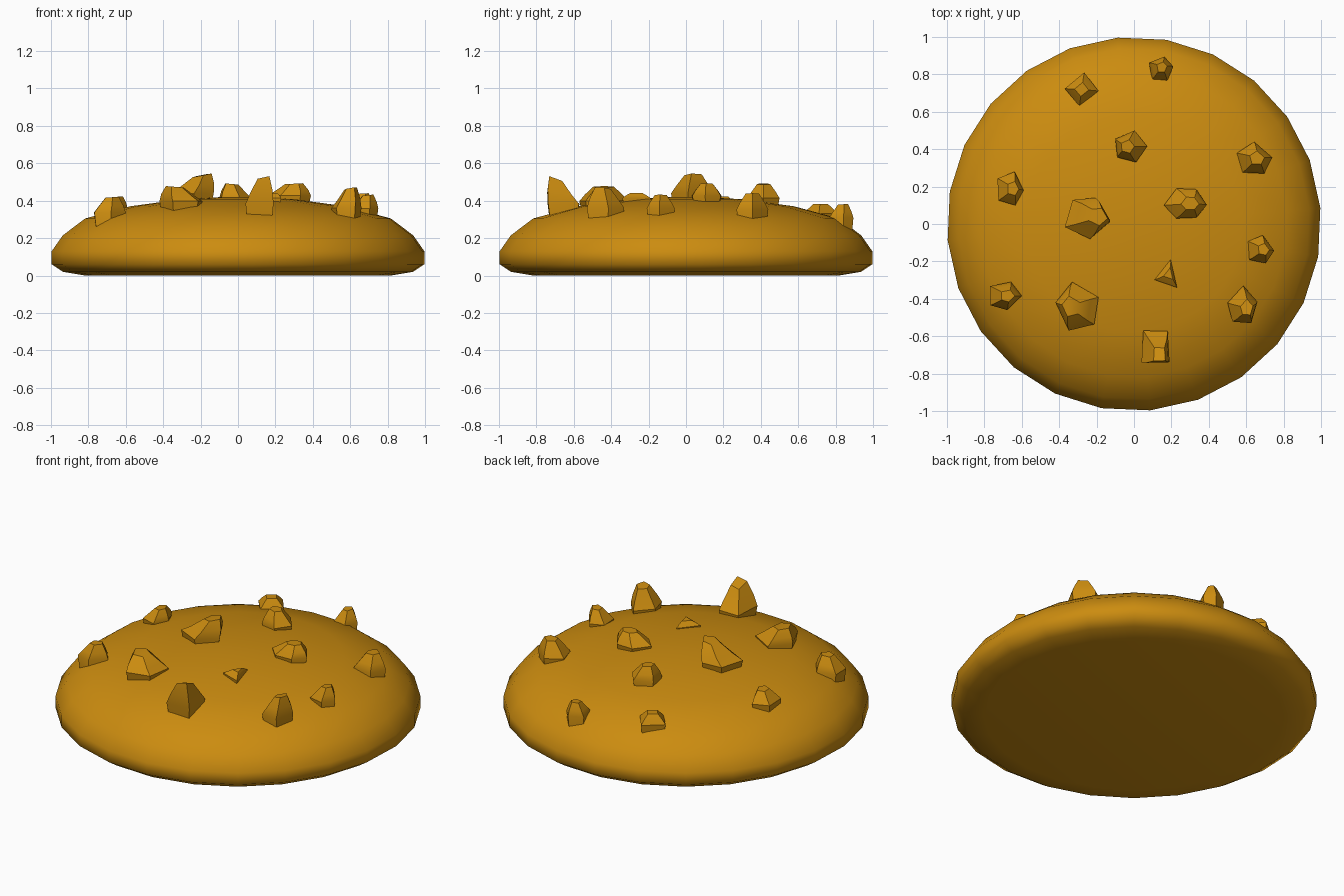
import bpy, bmesh, random
from math import sin, cos, radians, hypot, tau
from mathutils import Vector

if "Cube" in bpy.data.objects:
    bpy.data.objects.remove(bpy.data.objects["Cube"])
random.seed(4)

dough = bpy.data.materials.new("golden_dough")
dough.use_nodes = True
COLOUR = (0.6, 0.262, 0.005, 1)
dough.diffuse_color = COLOUR
dough.node_tree.nodes["Principled BSDF"].inputs["Base Color"].default_value = COLOUR


def loft(name, rings, smooth_angle):
    """Skin a stack of closed rings, lowest first, and cap both ends."""
    bm = bmesh.new()
    loops = [[bm.verts.new(p) for p in ring] for ring in rings]
    count = len(rings[0])
    for low, high in zip(loops, loops[1:]):
        for i in range(count):
            j = (i + 1) % count
            bm.faces.new((low[i], low[j], high[j], high[i]))
    bm.faces.new(loops[0][::-1])
    bm.faces.new(loops[-1])
    bmesh.ops.recalc_face_normals(bm, faces=bm.faces)
    mesh = bpy.data.meshes.new(name)
    bm.to_mesh(mesh)
    bm.free()
    obj = bpy.data.objects.new(name, mesh)
    bpy.context.collection.objects.link(obj)
    mesh.materials.append(dough)
    bpy.ops.object.select_all(action="DESELECT")
    obj.select_set(True)
    bpy.context.view_layer.objects.active = obj
    bpy.ops.object.shade_smooth_by_angle(angle=radians(smooth_angle))
    return obj


# Domed cookie body: radius and height from the flat base to the crown
profile = [(0.82, 0), (0.94, 0.02), (1, 0.06), (1, 0.13), (0.94, 0.215),
           (0.82, 0.305), (0.58, 0.37), (0.3, 0.408), (0.08, 0.42)]
SIDES = 24
angles = [radians(5) + tau * i / SIDES for i in range(SIDES)]
loft("cookie_body",
     [[(r * cos(a), r * sin(a), z) for a in angles] for r, z in profile], 60)


def dome_height(radius):
    """Height of the upper surface at a distance from the centre."""
    upper = profile[3:]
    for (r0, z0), (r1, z1) in zip(upper, upper[1:]):
        if r1 <= radius <= r0:
            return z0 + (z1 - z0) * (r0 - radius) / (r0 - r1)
    return upper[-1][1]


def chip(name, x, y, half_w, half_d, top, lean_x, lean_y, turn, sides=5):
    """Angular chunk with a leaning, blunt top, sunk into the dome."""
    outline = []
    for i in range(sides):
        a = radians(turn) + tau * (i + random.uniform(-0.12, 0.12)) / sides
        outline.append(Vector((cos(a), sin(a))))
    # Stretch the outline to fill its footprint exactly
    for axis in (0, 1):
        low = min(p[axis] for p in outline)
        high = max(p[axis] for p in outline)
        for p in outline:
            p[axis] = 2 * (p[axis] - low) / (high - low) - 1
    surface = dome_height(hypot(x, y))
    outer = dome_height(min(0.95, hypot(x, y) + max(half_w, half_d)))
    rise = top - surface

    def ring(scale, lean, height, tilt=0):
        return [(x + half_w * (p.x * scale + lean_x * lean),
                 y + half_d * (p.y * scale + lean_y * lean),
                 height + tilt * (p.x * lean_x + p.y * lean_y - 1))
                for p in outline]

    loft(name, [ring(0.85, 0, outer - 0.04),
                ring(1, 0, surface + rise * 0.2),
                ring(0.78, 0.35, surface + rise * 0.6, rise * 0.1),
                ring(0.42, 0.7, top, rise * 0.1)], 35)


# Chips: centre, half sizes, top height, lean, turn of the first corner, corners
chips = [
    (-0.28, 0.72, 0.09, 0.09, 0.39, 0, 0, 0, 4),
    (0.145, 0.83, 0.065, 0.065, 0.39, 0.1, 0.2, 80),
    (-0.015, 0.415, 0.085, 0.085, 0.5, -0.3, 0, 80),
    (0.645, 0.355, 0.095, 0.085, 0.45, 0.2, 0, 10),
    (-0.66, 0.19, 0.07, 0.09, 0.43, 0.3, 0, 0),
    (-0.25, 0.03, 0.12, 0.11, 0.55, 0.7, 0.1, 60),
    (0.275, 0.11, 0.115, 0.08, 0.5, 0.3, 0, 0, 6),
    (0.68, -0.135, 0.07, 0.075, 0.44, 0.3, 0, 0),
    (0.17, -0.265, 0.06, 0.075, 0.445, 0.3, 0, 75, 3),
    (-0.685, -0.385, 0.085, 0.075, 0.43, 0.2, 0, 0),
    (-0.305, -0.44, 0.115, 0.13, 0.485, -0.4, 0, 30),
    (0.58, -0.43, 0.08, 0.1, 0.48, 0.4, -0.2, 90),
    (0.115, -0.655, 0.075, 0.085, 0.53, 0.4, -0.7, 45, 4),
]
for number, values in enumerate(chips, 1):
    chip(f"chip_{number}", *values)
